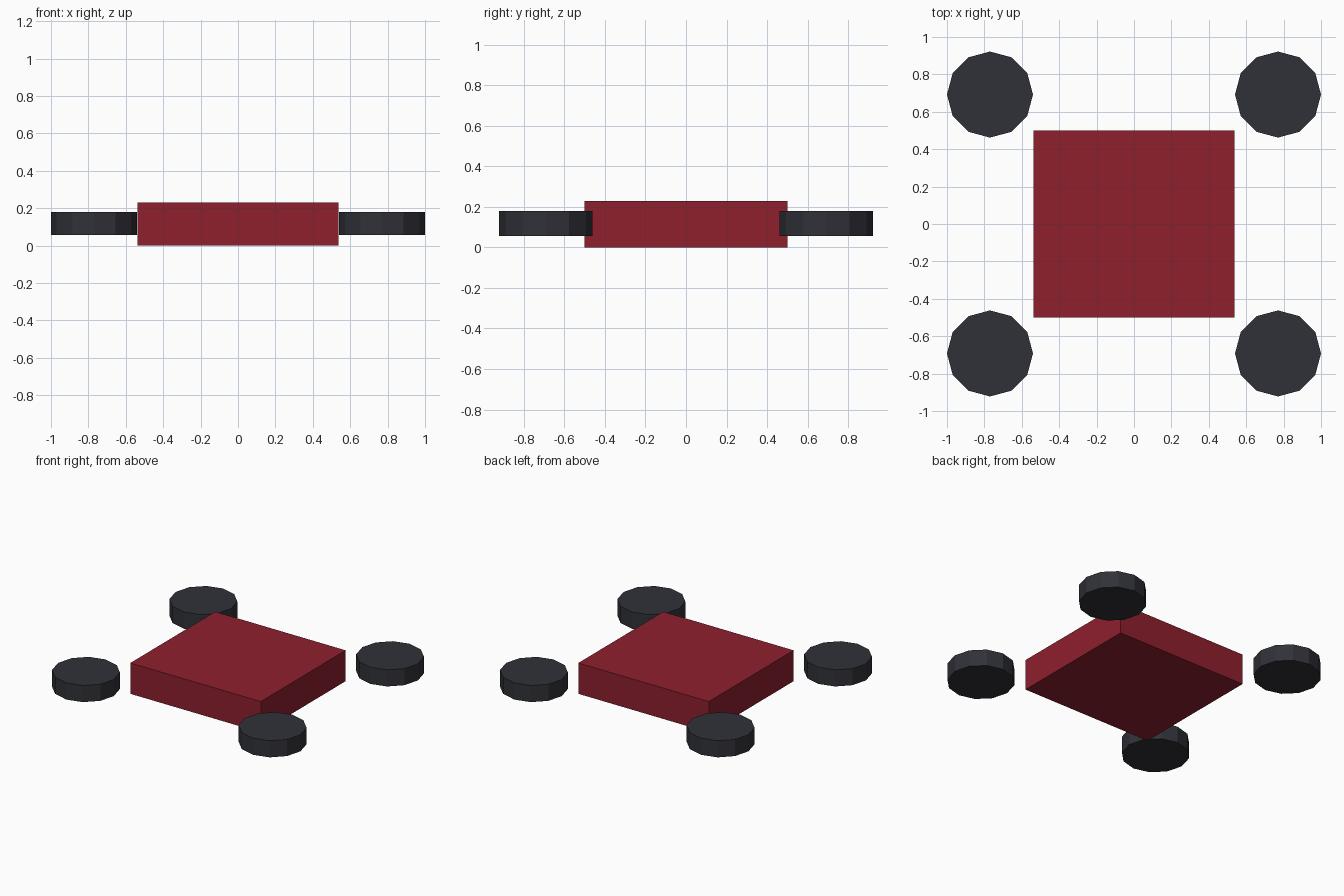
import bpy

if "Cube" in bpy.data.objects:
    bpy.data.objects.remove(bpy.data.objects["Cube"])


def make_material(name, color):
    mat = bpy.data.materials.new(name)
    mat.diffuse_color = (*color, 1.0)
    mat.use_nodes = True
    mat.node_tree.nodes["Principled BSDF"].inputs["Base Color"].default_value = mat.diffuse_color
    return mat


red = make_material("red_paint", (0.27, 0.014, 0.027))
rubber = make_material("dark_rubber", (0.03, 0.031, 0.04))

# Body: flat rectangular slab
bpy.ops.mesh.primitive_cube_add(size=1, location=(0, 0, 0.115))
body = bpy.context.object
body.name = "body"
body.dimensions = (1.076, 1.0, 0.23)
bpy.ops.object.transform_apply(location=False, rotation=False, scale=True)
body.data.materials.append(red)

# Wheels: four 12-sided discs lying flat at the corners
for side, sx in (("left", -1), ("right", 1)):
    for end, sy in (("front", -1), ("back", 1)):
        bpy.ops.mesh.primitive_cylinder_add(
            vertices=12, radius=0.23, depth=0.124,
            location=(sx * 0.77, sy * 0.692, 0.118))
        wheel = bpy.context.object
        wheel.name = f"{end}_{side}_wheel"
        wheel.data.materials.append(rubber)
